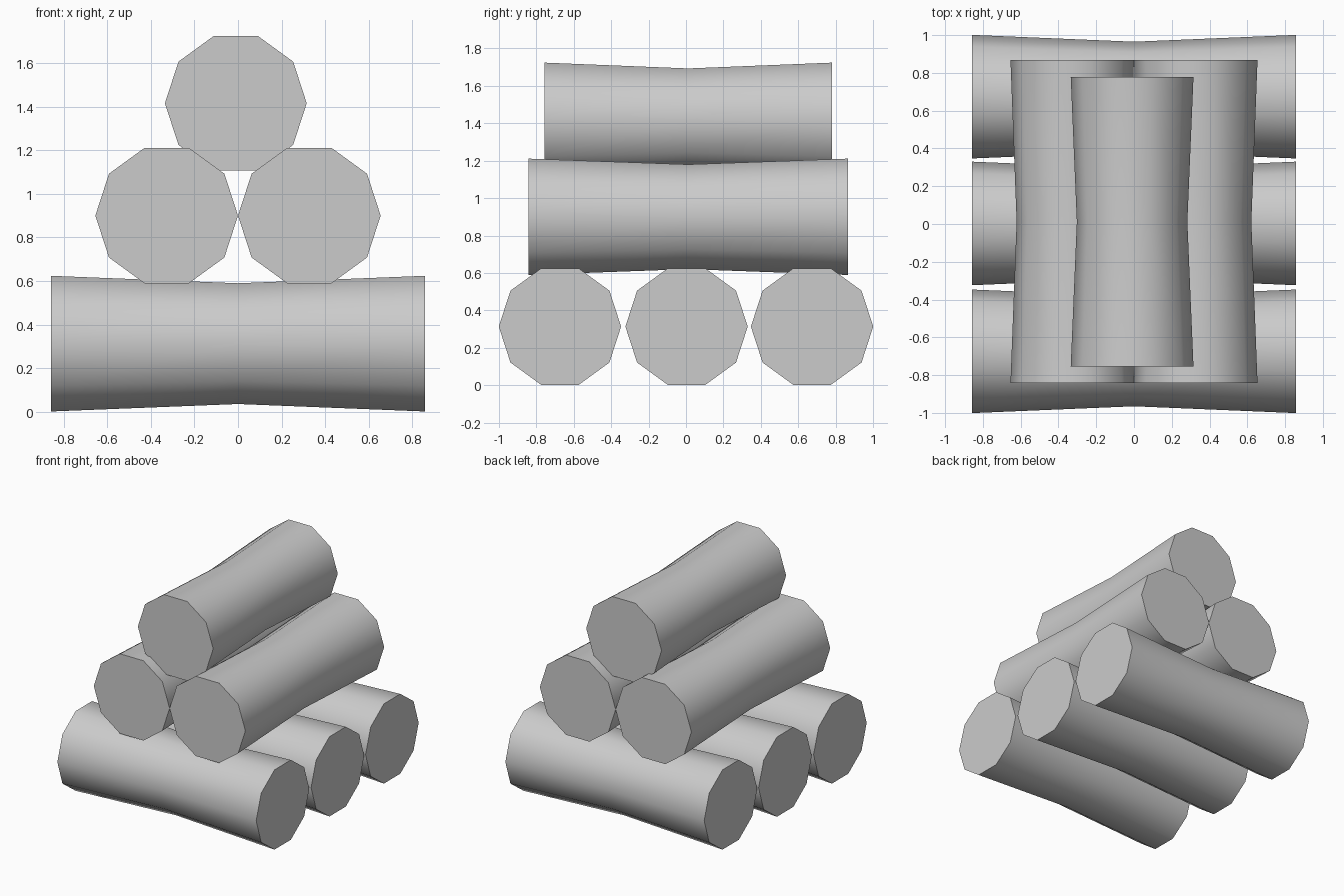
import bpy, bmesh, math
from mathutils import Matrix, Vector

if "Cube" in bpy.data.objects:
    bpy.data.objects.remove(bpy.data.objects["Cube"])

SIDES = 10


def log(name, centre, length, radius, waist, along_x=False):
    """Ten-sided log with a slightly pinched middle, lying along y or x."""
    bm = bmesh.new()
    rings = []
    for t, scale in ((-0.5, 1.0), (0.0, waist), (0.5, 1.0)):
        ring = []
        for k in range(SIDES):
            a = 2 * math.pi * k / SIDES
            r = radius * scale
            ring.append(bm.verts.new((r * math.cos(a), t * length, r * math.sin(a))))
        rings.append(ring)
    for a, b in zip(rings, rings[1:]):
        for k in range(SIDES):
            n = (k + 1) % SIDES
            bm.faces.new((a[k], a[n], b[n], b[k]))
    bm.faces.new(rings[0])
    bm.faces.new(rings[-1])
    if along_x:
        bm.transform(Matrix.Rotation(math.pi / 2, 4, 'Z'))
    bm.transform(Matrix.Translation(Vector(centre)))
    bmesh.ops.recalc_face_normals(bm, faces=bm.faces)
    mesh = bpy.data.meshes.new(name)
    bm.to_mesh(mesh)
    bm.free()
    obj = bpy.data.objects.new(name, mesh)
    bpy.context.collection.objects.link(obj)
    # Smooth bark, sharp cut ends
    bpy.ops.object.select_all(action='DESELECT')
    obj.select_set(True)
    bpy.context.view_layer.objects.active = obj
    bpy.ops.object.shade_smooth_by_angle(angle=math.radians(50))
    return obj


# Bottom row: three logs running left to right
for label, y in (("front", -0.674), ("middle", 0.003), ("back", 0.674)):
    log(f"bottom_log_{label}", (0, y, 0.313), 1.715, 0.327, 0.89, along_x=True)

# Second row: two logs running front to back
for label, x in (("left", -0.327), ("right", 0.327)):
    log(f"upper_log_{label}", (x, 0.012, 0.9), 1.71, 0.327, 0.9)

# Single log on top
log("top_log", (-0.01, 0.012, 1.415), 1.535, 0.325, 0.9)
